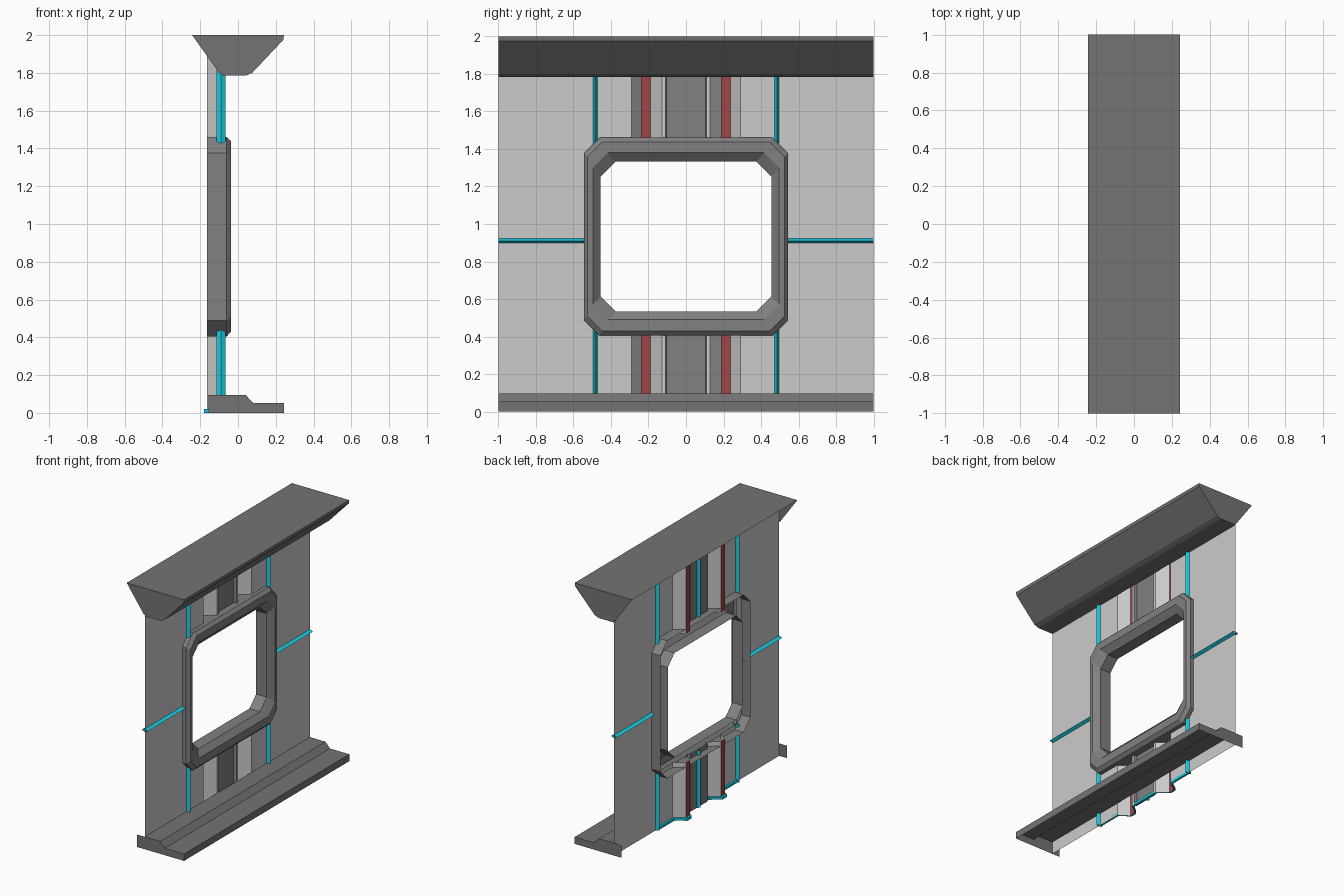
import bpy, bmesh

if "Cube" in bpy.data.objects:
    bpy.data.objects.remove(bpy.data.objects["Cube"])

WALL, BACK = -0.09, -0.165   # depth levels in x


def material(name, rgb):
    m = bpy.data.materials.new(name)
    m.diffuse_color = (*rgb, 1)
    m.use_nodes = True
    m.node_tree.nodes["Principled BSDF"].inputs["Base Color"].default_value = m.diffuse_color
    return m


CYAN = material("glow_cyan", (0.01, 0.6, 0.76))
RED = material("dark_red", (0.37, 0.06, 0.06))
PANEL = material("panel_grey", (0.55, 0.55, 0.55))
DARK = material("dark_grey", (0.22, 0.22, 0.22))
TRIM = material("trim_grey", (0.175, 0.175, 0.175))


def finish(bm, name, mat=None):
    bmesh.ops.recalc_face_normals(bm, faces=bm.faces[:])
    me = bpy.data.meshes.new(name)
    bm.to_mesh(me)
    bm.free()
    ob = bpy.data.objects.new(name, me)
    bpy.context.collection.objects.link(ob)
    if mat:
        me.materials.append(mat)
    return ob


def sweep(name, pts, axis, a, b, mat=None, closed=False, ends=False, caps=None):
    """Sheet swept from a to b; pts are (x, z) along y or (x, y) along z."""
    bm = bmesh.new()

    def place(p, t):
        return bm.verts.new((p[0], t, p[1]) if axis == "y" else (p[0], p[1], t))
    lo, hi = [place(p, a) for p in pts], [place(p, b) for p in pts]
    n = len(pts)
    for i in range(n if closed else n - 1):
        j = (i + 1) % n
        bm.faces.new((lo[i], lo[j], hi[j], hi[i]))
    if ends:
        bm.faces.new(lo)
        bm.faces.new(hi)
    if caps:
        # end plates may reach past the swept sheet
        bm.faces.new([place(p, a) for p in caps])
        bm.faces.new([place(p, b) for p in caps])
        bmesh.ops.remove_doubles(bm, verts=bm.verts[:], dist=1e-5)
    return finish(bm, name, mat)


def light_strip(name, c, axis, a, b):
    """Open diamond-shaped rod set through the wall."""
    pts = [(WALL - 0.025, c), (WALL, c - 0.012), (WALL + 0.025, c), (WALL, c + 0.012)]
    sweep(name, pts, axis, a, b, CYAN, closed=True)


# top beam: open at the back, closed by end plates
beam = [(-0.243, 2.0), (0.243, 2.0), (0.24, 1.975), (0.075, 1.80),
        (0.04, 1.785), (WALL, 1.785)]
sweep("top_beam", beam, "y", -1, 1, TRIM, caps=beam[:-1] + [(-0.08, 1.785), (-0.10, 1.80)])

# base step: open below and behind, closed by end plates
step = [(WALL, 0.095), (0.04, 0.095), (0.08, 0.053), (0.243, 0.053), (0.243, 0)]
sweep("base_step", step, "y", -1, 1, TRIM, caps=step + [(-0.155, 0), (-0.155, 0.095)])

# side panels with a horizontal light strip
for side, s in (("left", -1), ("right", 1)):
    sweep(f"side_panel_{side}", [(WALL, 0), (WALL, 2)], "y", s * 0.485, s, PANEL)
    light_strip(f"horizontal_light_{side}", 0.91, "y", s * 0.54, s)

# middle wall section, above and below the window
half = [(WALL, 0.108), (WALL, 0.127), (BACK, 0.19), (BACK, 0.237),
        (WALL, 0.29), (WALL, 0.485)]
for level, z0, z1 in (("lower", 0, 0.44), ("upper", 1.43, 2)):
    sweep(f"centre_plate_{level}",
          [(WALL, -0.108), (-0.112, -0.103), (-0.112, 0.103), (WALL, 0.108)],
          "z", z0, z1, DARK)
    sweep(f"centre_light_{level}",
          [(-0.113, 0.0), (-0.13, 0.013), (-0.113, 0.026)], "z", z0, z1, CYAN)
    for side, s in (("left", -1), ("right", 1)):
        pts = [(x, s * y) for x, y in half]
        sweep(f"rib_inner_{level}_{side}", pts[:3], "z", z0, z1, PANEL)
        sweep(f"rib_strip_{level}_{side}", pts[2:4], "z", z0, z1, RED)
        sweep(f"rib_outer_{level}_{side}", pts[3:], "z", z0, z1, PANEL)
        light_strip(f"vertical_light_{level}_{side}", s * 0.485, "z", z0, z1)

# glowing trim along the bottom of the ribs, on the back
run = [(WALL, 0.49), (WALL, 0.29), (BACK, 0.24), (BACK, 0.19), (WALL, 0.127)]
path = run + [(x, -y) for x, y in reversed(run)]
sweep("bottom_trim", path + [(x - 0.015, y) for x, y in reversed(path)],
      "z", 0, 0.02, CYAN, closed=True, ends=True)


# window frame: chamfered rings stepped in depth, open at the back
def ring(bm, x, hy, z0, z1, c):
    corners = [(hy, z0 + c), (hy, z1 - c), (hy - c, z1), (c - hy, z1),
               (-hy, z1 - c), (-hy, z0 + c), (c - hy, z0), (hy - c, z0)]
    return [bm.verts.new((x, y, z)) for y, z in corners]


bm = bmesh.new()
rings = [ring(bm, *r) for r in (
    (BACK, 0.545, 0.405, 1.46, 0.083), (-0.06, 0.545, 0.405, 1.46, 0.083),
    (-0.036, 0.525, 0.43, 1.437, 0.078), (-0.036, 0.497, 0.49, 1.38, 0.08),
    (-0.075, 0.455, 0.533, 1.333, 0.08), (BACK, 0.455, 0.533, 1.333, 0.08))]
for r0, r1 in zip(rings, rings[1:]):
    for i in range(8):
        j = (i + 1) % 8
        bm.faces.new((r0[i], r0[j], r1[j], r1[i]))
finish(bm, "window_frame", DARK)
